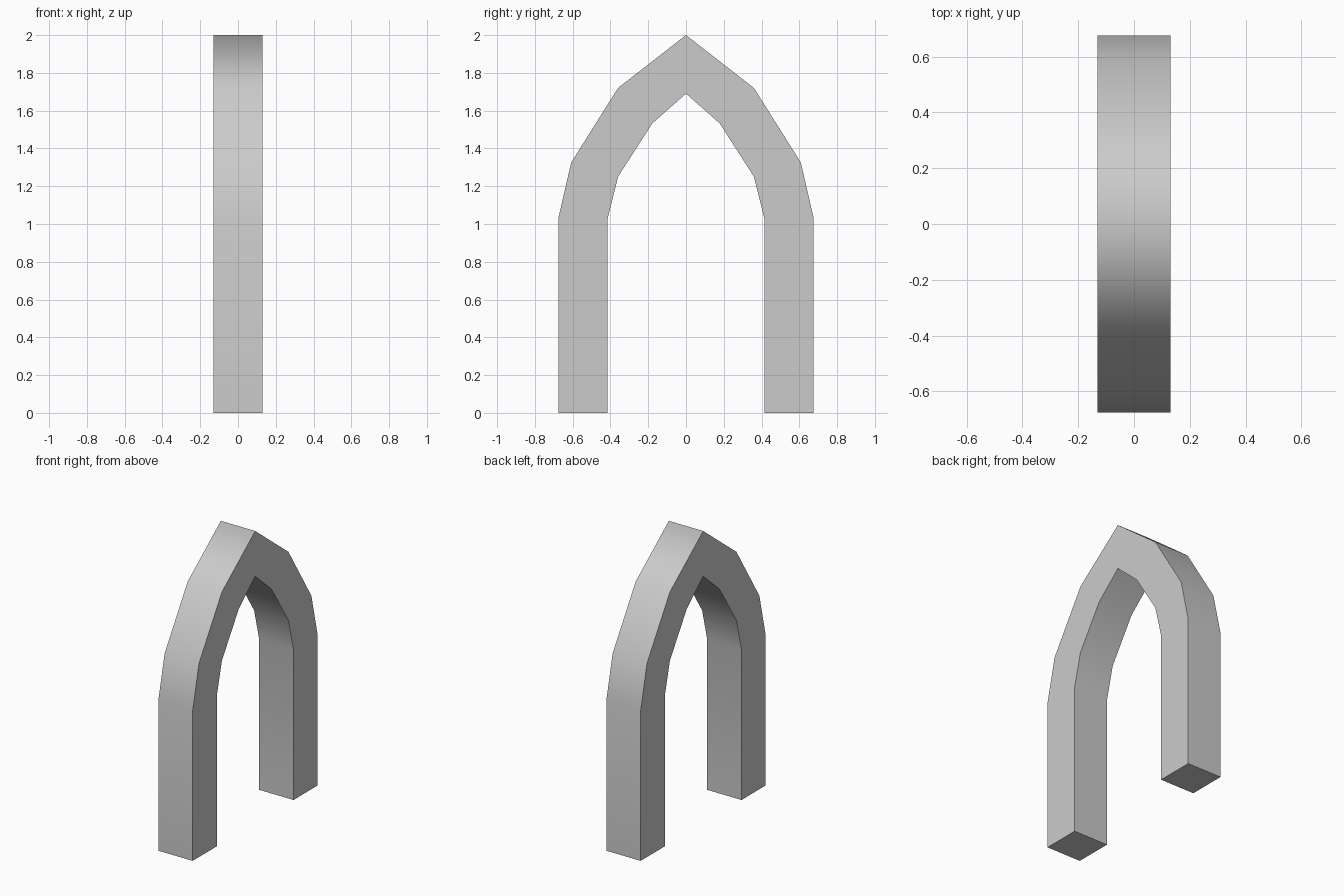
import bpy, bmesh, math

if "Cube" in bpy.data.objects:
    bpy.data.objects.remove(bpy.data.objects["Cube"])

HALF_WIDTH = 0.13
# (outer y, outer z, inner y, inner z) from foot to apex
HALF = [
    (0.676, 0.0, 0.415, 0.0),
    (0.676, 1.03, 0.415, 1.03),
    (0.608, 1.325, 0.36, 1.25),
    (0.36, 1.72, 0.178, 1.533),
    (0.0, 2.0, 0.0, 1.69),
]
# Mirror the half profile into a full pointed arch
sections = HALF + [(-a, b, -c, d) for a, b, c, d in reversed(HALF[:-1])]

# Sweep a rectangular section along the arch
bm = bmesh.new()
rings = []
for oy, oz, iy, iz in sections:
    rings.append([bm.verts.new(p) for p in (
        (-HALF_WIDTH, oy, oz), (HALF_WIDTH, oy, oz),
        (HALF_WIDTH, iy, iz), (-HALF_WIDTH, iy, iz))])
for a, b in zip(rings, rings[1:]):
    for i in range(4):
        j = (i + 1) % 4
        bm.faces.new((a[i], a[j], b[j], b[i]))

# Flat feet
bm.faces.new(rings[0])
bm.faces.new(rings[-1])
bmesh.ops.recalc_face_normals(bm, faces=bm.faces)

mesh = bpy.data.meshes.new("pointed_arch")
bm.to_mesh(mesh)
bm.free()
arch = bpy.data.objects.new("pointed_arch", mesh)
bpy.context.collection.objects.link(arch)

# Smooth along the curve, sharp at the side and foot edges
bpy.context.view_layer.objects.active = arch
arch.select_set(True)
bpy.ops.object.shade_smooth_by_angle(angle=math.radians(80))
